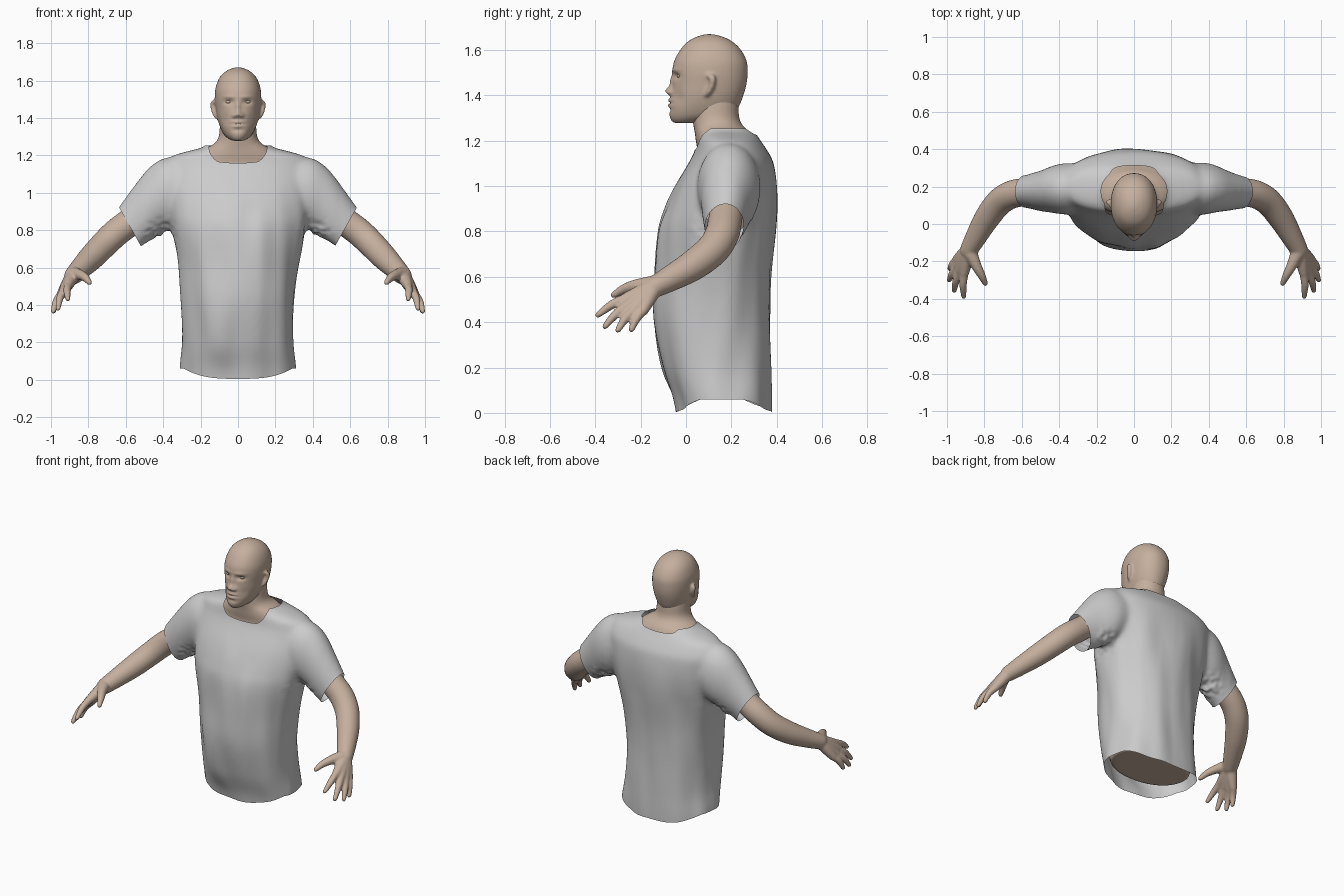
import bpy, bmesh, math
from mathutils import Vector, noise

if "Cube" in bpy.data.objects:
    bpy.data.objects.remove(bpy.data.objects["Cube"])

skin_mat = bpy.data.materials.new("skin")
skin_mat.diffuse_color = (0.56, 0.43, 0.34, 1)
skin_mat.use_nodes = True
skin_mat.node_tree.nodes["Principled BSDF"].inputs["Base Color"].default_value = skin_mat.diffuse_color


def spline(rows, n=5):
    """Catmull-Rom interpolation between rows of numbers."""
    out = []
    for i in range(len(rows) - 1):
        p = [rows[max(0, min(len(rows) - 1, i + k))] for k in (-1, 0, 1, 2)]
        for s in range(n):
            t = s / n
            out.append([0.5 * (2*b + (c-a)*t + (2*a-5*b+4*c-d)*t*t + (3*b-a-3*c+d)*t**3)
                        for a, b, c, d in zip(*p)])
    return out + [list(rows[-1])]


def loft(bm, rings):
    """Closed tube through equal-length rings of points."""
    rs = [[bm.verts.new(p) for p in r] for r in rings]
    n = len(rs[0])
    faces = [bm.faces.new((a[i], a[(i+1) % n], b[(i+1) % n], b[i]))
             for a, b in zip(rs, rs[1:]) for i in range(n)]
    faces += [bm.faces.new(rs[0][::-1]), bm.faces.new(rs[-1])]
    bmesh.ops.recalc_face_normals(bm, faces=faces)


def oval(z, hw, yf, yb, e=2.2, n=48):
    pts = []
    for i in range(n):
        a = 2 * math.pi * i / n
        c, s = math.cos(a), math.sin(a)
        pts.append(Vector((hw * math.copysign(abs(c)**(2/e), c),
                           (yf+yb)/2 + (yb-yf)/2 * math.copysign(abs(s)**(2/e), s), z)))
    return pts


def stack(bm, rows, e=2.2):
    loft(bm, [oval(*r, e=e) for r in spline(rows)])


def limb(bm, rows, n=16):
    """Round tube along x, y, z, radius rows with domed ends."""
    rows = spline(rows, 6)
    P = [Vector(r[:3]) for r in rows]
    d0, d1 = (P[0]-P[1]).normalized(), (P[-1]-P[-2]).normalized()
    sec = [(P[0] + d0*rows[0][3]*math.sin(a), rows[0][3]*math.cos(a)) for a in (1.4, 1, .5)]
    sec += [(p, r[3]) for p, r in zip(P, rows)]
    sec += [(P[-1] + d1*rows[-1][3]*math.sin(a), rows[-1][3]*math.cos(a)) for a in (.5, 1, 1.4)]
    rings = []
    for i, (p, r) in enumerate(sec):
        t = (sec[min(i+1, len(sec)-1)][0] - sec[max(i-1, 0)][0]).normalized()
        u = t.cross(Vector((0.3, 0.5, 0.8))).normalized()
        v = t.cross(u)
        rings.append([p + r*(u*math.cos(2*math.pi*k/n) + v*math.sin(2*math.pi*k/n)) for k in range(n)])
    loft(bm, rings)


def fuse(name, bm, voxel, passes, mat=None, mirror=False):
    """Merge overlapping solids into one smooth skin."""
    me = bpy.data.meshes.new(name)
    bm.to_mesh(me)
    bm.free()
    ob = bpy.data.objects.new(name, me)
    bpy.context.collection.objects.link(ob)
    bpy.ops.object.select_all(action='DESELECT')
    bpy.context.view_layer.objects.active = ob
    ob.select_set(True)
    m = ob.modifiers.new("fuse", 'REMESH')
    m.mode, m.voxel_size = 'VOXEL', voxel
    m = ob.modifiers.new("smooth", 'SMOOTH')
    m.factor, m.iterations = 0.5, passes
    if mirror:
        ob.modifiers.new("mirror", 'MIRROR').use_mirror_merge = False
    for m in list(ob.modifiers):
        bpy.ops.object.modifier_apply(modifier=m.name)
    if mat:
        ob.data.materials.append(mat)
    bpy.ops.object.shade_smooth()
    return ob


def trim(bm, height, normal_z):
    """Cut along a curved height function by shearing to a flat plane and back."""
    hs = {v: height(v.co) for v in bm.verts}
    for v, h in hs.items():
        v.co.z -= h
    bmesh.ops.bisect_plane(bm, geom=bm.verts[:] + bm.edges[:] + bm.faces[:], dist=1e-5,
                           plane_co=(0, 0, 0), plane_no=(0, 0, normal_z), clear_outer=True)
    for v in bm.verts:
        v.co.z += height(v.co)


# Shirt: body of the garment plus draped sleeves
bm = bmesh.new()
stack(bm, [(-.08, .315, -.03, .38), (.05, .313, -.055, .38), (.2, .296, -.11, .377),
           (.4, .300, -.145, .374), (.6, .320, -.138, .378), (.8, .36, -.125, .393),
           (.9, .38, -.094, .40), (1.0, .395, -.047, .40), (1.1, .40, .010, .387),
           (1.15, .39, .036, .363), (1.195, .355, .048, .333), (1.222, .27, .05, .315),
           (1.245, .185, .05, .302), (1.275, .163, .05, .293), (1.34, .16, .05, .29)])
# top x, top z, bottom x, bottom z, centre y, half depth
sleeve = [(.28, 1.185, .28, .85, .19, .135), (.39, 1.187, .36, .80, .188, .138),
          (.475, 1.135, .42, .775, .187, .122), (.56, 1.03, .475, .745, .178, .10),
          (.642, .922, .522, .712, .17, .088), (.69, .85, .56, .67, .17, .086)]
for s in (1, -1):
    rings = []
    for xt, zt, xb, zb, yc, yh in spline(sleeve):
        rings.append([Vector((s*((xt+xb)/2 + (xt-xb)/2*math.cos(a)), yc + yh*math.sin(a),
                              (zt+zb)/2 + (zt-zb)/2*math.cos(a)))
                      for a in (2*math.pi*k/32 for k in range(32))])
    loft(bm, rings)
shirt = fuse("shirt", bm, .012, 18)

# Soft vertical folds, then cut the hem, neckline and cuffs open
bm = bmesh.new()
bm.from_mesh(shirt.data)
bm.normal_update()
for v, nrm in [(v, v.normal.copy()) for v in bm.verts]:
    c = v.co
    low = max(0, min(1, (1.1 - c.z) / .3))
    v.co += nrm * .013 * low * noise.noise(Vector((c.x*9, c.y*9, c.z*2.2)))
    pit = math.exp(-((abs(c.x)-.42)/.06)**2 - ((c.z-.79)/.05)**2)
    v.co += nrm * .02 * pit * noise.noise(Vector((c.x*30, c.y*25, c.z*40)))
trim(bm, lambda c: .005 + .055 * min(1, abs(c.x/.29)**3), -1)
trim(bm, lambda c: min(1.254, 1.25 - (3.5 if c.y < .2 else 2) * (c.y-.2)**2
                       + 11 * max(0, abs(c.x)-.1)**2), 1)
for s in (1, -1):
    vs = [v for v in bm.verts if v.co.x*s > .44 and v.co.z > .6]
    keep = set(vs)
    es = [e for e in bm.edges if all(v in keep for v in e.verts)]
    fs = [f for f in bm.faces if all(v in keep for v in f.verts)]
    bmesh.ops.bisect_plane(bm, geom=vs + es + fs, dist=1e-5, plane_co=(.632*s, 0, .915),
                           plane_no=(.195*s, 0, -.11), clear_outer=True)
bm.to_mesh(shirt.data)
bm.free()
shirt.data.shade_smooth()

# Torso under the shirt, rising into the neck
bm = bmesh.new()
stack(bm, [(.09, .27, -.03, .345), (.2, .265, -.08, .345), (.4, .27, -.115, .345),
           (.8, .32, -.09, .36), (1.0, .34, -.01, .365), (1.1, .31, .035, .35),
           (1.15, .26, .050, .33), (1.2, .215, .043, .302), (1.24, .166, .038, .28),
           (1.265, .124, .033, .252), (1.3, .103, .028, .235), (1.36, .097, .03, .231),
           (1.42, .09, .05, .22)], e=2.1)
fuse("torso_and_neck", bm, .012, 4, skin_mat)

# Head with ears
bm = bmesh.new()
stack(bm, [(1.278, .03, -.05, .06), (1.287, .048, -.063, .11), (1.31, .074, -.073, .195),
           (1.35, .095, -.073, .232), (1.40, .111, -.066, .253), (1.45, .119, -.06, .267),
           (1.50, .124, -.06, .272), (1.55, .122, -.053, .268), (1.60, .107, -.026, .243),
           (1.635, .083, .005, .208), (1.658, .05, .045, .165), (1.67, .014, .085, .12)], e=2.15)
for s in (1, -1):
    limb(bm, [(.108*s, .085, 1.40, .009), (.122*s, .10, 1.415, .012), (.132*s, .115, 1.45, .014),
              (.134*s, .115, 1.478, .014), (.118*s, .09, 1.488, .009)])
head = fuse("head", bm, .007, 5, skin_mat)

# Facial relief: x, z, x spread, z spread, push along y
relief = [(0, 1.420, .020, .018, -.026), (0, 1.458, .013, .03, -.012),
          (.022, 1.412, .012, .011, -.012), (-.022, 1.412, .012, .011, -.012),
          (.048, 1.485, .026, .014, .015), (-.048, 1.485, .026, .014, .015),
          (.045, 1.513, .032, .009, -.005), (-.045, 1.513, .032, .009, -.005),
          (0, 1.379, .032, .008, -.010), (0, 1.356, .028, .008, -.008),
          (0, 1.367, .036, .003, .006), (0, 1.335, .03, .009, .006),
          (.07, 1.39, .02, .03, .006), (-.07, 1.39, .02, .03, .006)]
for v in head.data.vertices:
    if v.co.y < .03:
        x, z = v.co.x, v.co.z
        v.co.y += sum(a * math.exp(-((x-cx)/sx)**2 - ((z-cz)/sz)**2) for cx, cz, sx, sz, a in relief)

# Eyes
for side, s in (("right", 1), ("left", -1)):
    bpy.ops.mesh.primitive_uv_sphere_add(segments=20, ring_count=12, radius=.022,
                                         location=(.048*s, -.018, 1.486))
    eye = bpy.context.object
    eye.name = side + "_eye"
    eye.scale.z = .6
    eye.data.materials.append(skin_mat)
    bpy.ops.object.shade_smooth()

# Arms with hands, one side then mirrored
bm = bmesh.new()
limb(bm, [(.47, .185, .93, .07), (.575, .172, .845, .075), (.655, .157, .783, .075),
          (.722, .115, .718, .073), (.787, .03, .65, .068), (.845, -.07, .592, .057),
          (.883, -.14, .555, .048)], 24)
wrist = Vector((.885, -.14, .555))
fingers = [((.908, -.265, .505), (.91, -.388, .432)), ((.932, -.253, .478), (.962, -.357, .382)),
           ((.946, -.226, .457), (.988, -.300, .366)), ((.948, -.190, .452), (.985, -.240, .369))]
for k, tip in fingers:
    k, tip = Vector(k), Vector(tip)
    mid = (k + tip) / 2 + Vector((.005, -.003, .007))
    start = wrist.lerp(k, .1)
    limb(bm, [(*start, .038), (*start.lerp(k, .5), .033), (*k, .025)])
    limb(bm, [(*k, .023), (*mid, .020), (*tip, .014)])
limb(bm, [(.873, -.16, .565, .038), (.842, -.225, .56, .028), (.815, -.275, .545, .022),
          (.795, -.318, .52, .015)])
fuse("arms", bm, .007, 5, skin_mat, mirror=True)
